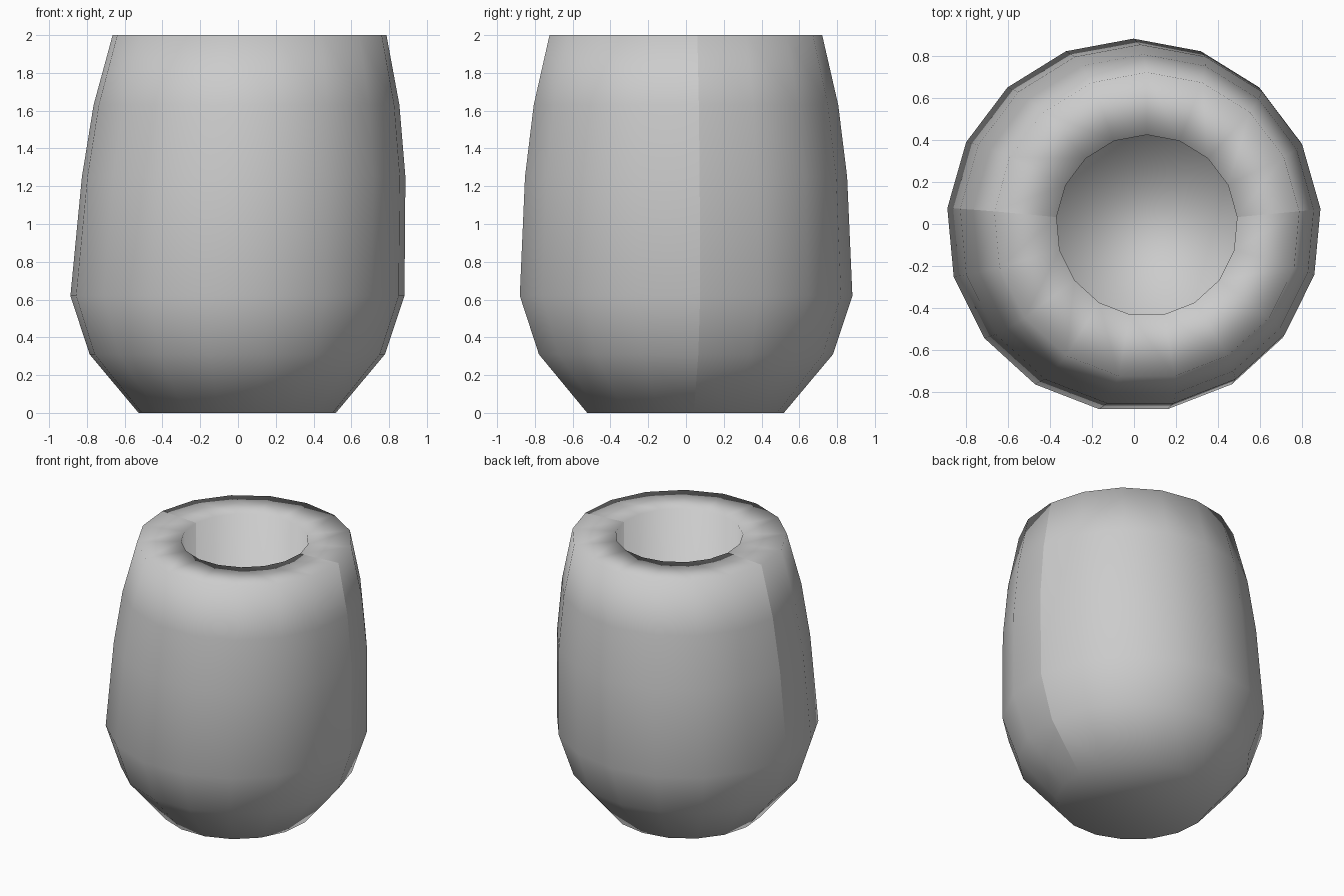
import bpy, bmesh, math

if "Cube" in bpy.data.objects:
    bpy.data.objects.remove(bpy.data.objects["Cube"])

SIDES = 17
SEAMS = (4, 13)   # columns on the +x and -x sides with a hard seam

# Profile from base, up the leaning wall, over the flat rim, down the bore:
# (x offset, radius, height)
PROFILE = [
    (-0.004, 0.525, 0.00),
    (-0.004, 0.785, 0.31),
    (-0.003, 0.888, 0.62),
    (0.030, 0.860, 1.25),
    (0.045, 0.813, 1.63),
    (0.061, 0.728, 2.00),
    (0.061, 0.431, 2.00),
    (0.061, 0.431, 0.60),
]


def add_ring(bm, cx, radius, z):
    step = 2 * math.pi / SIDES
    return [bm.verts.new((cx + radius * math.sin(i * step),
                          -0.007 + radius * math.cos(i * step), z))
            for i in range(SIDES)]


bm = bmesh.new()
rings = [add_ring(bm, *p) for p in PROFILE]

# Walls and rim
for low, high in zip(rings, rings[1:]):
    for i in range(SIDES):
        j = (i + 1) % SIDES
        bm.faces.new((low[i], low[j], high[j], high[i]))

# Base and bore floor
bm.faces.new(rings[0])
bm.faces.new(rings[-1])
bmesh.ops.recalc_face_normals(bm, faces=bm.faces[:])

# Smooth shading with two hard vertical seams
for f in bm.faces:
    f.smooth = True
for low, high in zip(rings, rings[1:]):
    for i in SEAMS:
        bm.edges.get((low[i], high[i])).smooth = False

mesh = bpy.data.meshes.new("vase_body")
bm.to_mesh(mesh)
bm.free()
vase = bpy.data.objects.new("vase_body", mesh)
bpy.context.collection.objects.link(vase)
